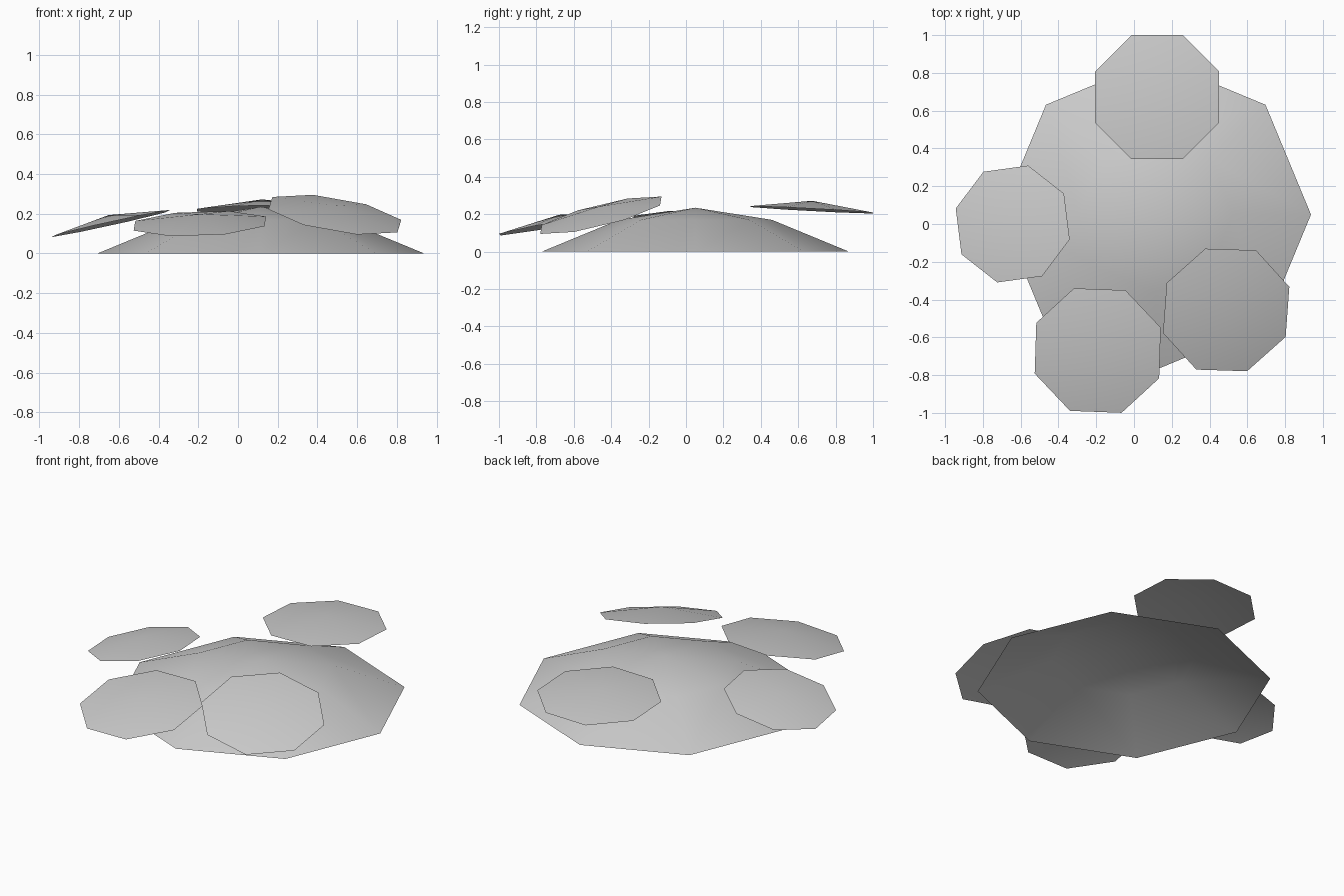
import bpy, bmesh, math
from mathutils import Vector, Matrix

cube = bpy.data.objects.get("Cube")
if cube:
    bpy.data.objects.remove(cube, do_unlink=True)

SIDES = 8
grey = bpy.data.materials.new("plain grey")
grey.use_nodes = True
colour = (0.6, 0.6, 0.6, 1)
grey.diffuse_color = colour
grey.node_tree.nodes["Principled BSDF"].inputs["Base Color"].default_value = colour


def canopy(name, centre, rings, height, turn=0, slope=(0, 0)):
    """Open eight-sided cap: rings are (radius, z) from rim inwards, closed by an apex."""
    bm = bmesh.new()
    loops = []
    for radius, z in rings:
        angles = [math.radians(turn) + math.tau * i / SIDES for i in range(SIDES)]
        loops.append([bm.verts.new((radius * math.cos(a), radius * math.sin(a), z))
                      for a in angles])
    apex = bm.verts.new((0, 0, height))
    for i in range(SIDES):
        j = (i + 1) % SIDES
        for low, high in zip(loops, loops[1:]):
            bm.faces.new((low[i], low[j], high[j], high[i]))
        bm.faces.new((loops[-1][i], loops[-1][j], apex))
    # Lean the cap so its rim follows the given x and y slopes
    normal = Vector((-slope[0], -slope[1], 1))
    lean = Vector((0, 0, 1)).rotation_difference(normal).to_matrix().to_4x4()
    bm.transform(Matrix.Translation(centre) @ lean)
    for face in bm.faces:
        face.smooth = True
    mesh = bpy.data.meshes.new(name)
    bm.to_mesh(mesh)
    bm.free()
    mesh.materials.append(grey)
    obj = bpy.data.objects.new(name, mesh)
    bpy.context.collection.objects.link(obj)
    return obj


# Large central dome
canopy("main_dome", (0.115, 0.05, 0), [(0.822, 0), (0.41, 0.17)], 0.235)

# Small tilted caps around it
canopy("back_cap", (0.122, 0.672, 0.224), [(0.355, 0)], 0.048, 22.5, (0.02, -0.053))
canopy("right_cap", (-0.642, 0, 0.15), [(0.32, 0)], 0.044, 30, (0.22, -0.03))
canopy("front_cap", (-0.192, -0.67, 0.15), [(0.357, 0)], 0.048, 20.5, (0.04, 0.18))
canopy("left_cap", (0.488, -0.455, 0.195), [(0.357, 0)], 0.048, 19.5, (-0.17, 0.25))
